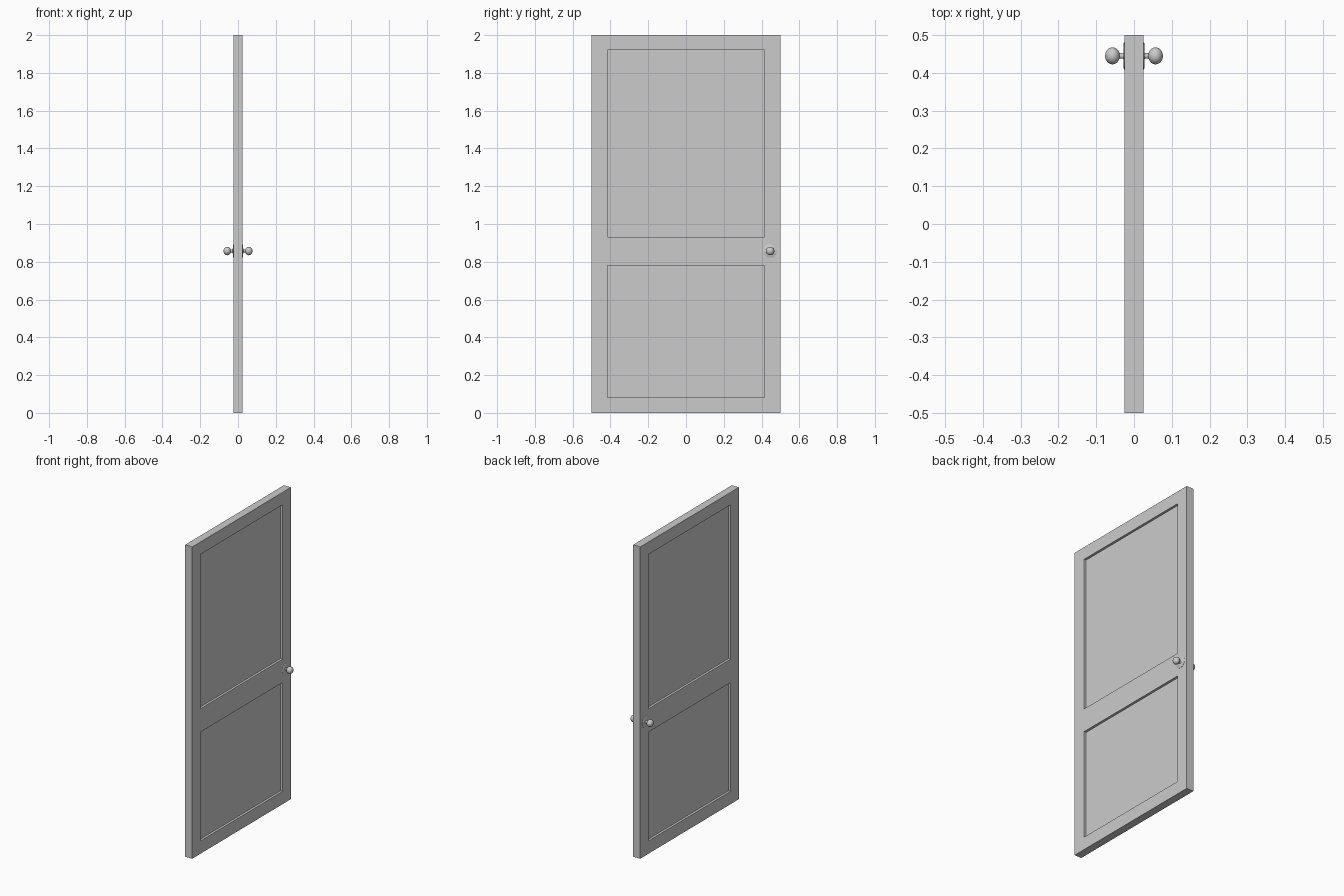
import bpy, bmesh, math
from mathutils import Matrix

if "Cube" in bpy.data.objects:
    bpy.data.objects.remove(bpy.data.objects["Cube"])

grey = bpy.data.materials.new("plain_grey")
grey.diffuse_color = (0.6, 0.6, 0.6, 1)
grey.use_nodes = True
grey.node_tree.nodes["Principled BSDF"].inputs["Base Color"].default_value = grey.diffuse_color

T = 0.025          # half thickness of the door
RECESS = 0.015     # depth of the panel recesses
KNOB_Y, KNOB_Z = 0.445, 0.857


def make_box(name, x0, x1, y0, y1, z0, z1):
    bm = bmesh.new()
    m = Matrix.Translation(((x0 + x1) / 2, (y0 + y1) / 2, (z0 + z1) / 2)) \
        @ Matrix.Diagonal((x1 - x0, y1 - y0, z1 - z0, 1))
    bmesh.ops.create_cube(bm, size=1, matrix=m)
    me = bpy.data.meshes.new(name)
    bm.to_mesh(me)
    bm.free()
    me.materials.append(grey)
    ob = bpy.data.objects.new(name, me)
    bpy.context.collection.objects.link(ob)
    return ob


def make_lathe(name, profile, side, segs=32):
    """Revolve (x, radius) points about the knob axis; side is +1 or -1."""
    bm = bmesh.new()
    vs = [bm.verts.new((x, r, 0)) for x, r in profile]
    es = [bm.edges.new(p) for p in zip(vs, vs[1:])]
    bmesh.ops.spin(bm, geom=vs + es, cent=(0, 0, 0), axis=(1, 0, 0),
                   angle=2 * math.pi, steps=segs)
    bmesh.ops.remove_doubles(bm, verts=bm.verts, dist=1e-5)
    bmesh.ops.transform(bm, verts=bm.verts, matrix=Matrix.Translation(
        (0, KNOB_Y, KNOB_Z)) @ Matrix.Diagonal((side, 1, 1, 1)))
    bmesh.ops.recalc_face_normals(bm, faces=bm.faces)
    me = bpy.data.meshes.new(name)
    bm.to_mesh(me)
    bm.free()
    me.materials.append(grey)
    ob = bpy.data.objects.new(name, me)
    bpy.context.collection.objects.link(ob)
    bpy.ops.object.select_all(action='DESELECT')
    ob.select_set(True)
    bpy.context.view_layer.objects.active = ob
    bpy.ops.object.shade_smooth_by_angle(angle=math.radians(40))


# door slab with two recessed panels on each face
door = make_box("door_slab", -T, T, -0.5, 0.5, 0, 2)
cutters = []
for side in (-1, 1):
    xa, xb = sorted((side * (T - RECESS), side * (T + 0.05)))
    for z0, z1 in ((0.082, 0.78), (0.93, 1.92)):
        c = make_box("panel_cutter", xa, xb, -0.416, 0.416, z0, z1)
        c.hide_render = True
        cutters.append(c)
        mod = door.modifiers.new("panel_cut", 'BOOLEAN')
        mod.operation = 'DIFFERENCE'
        mod.solver = 'EXACT'
        mod.object = c
bpy.context.view_layer.objects.active = door
for mod in list(door.modifiers):
    bpy.ops.object.modifier_apply(modifier=mod.name)
for c in cutters:
    bpy.data.objects.remove(c)

# round backplate, stem and knob on both faces
plate = [(T - 0.002, 0.0355), (T + 0.001, 0.0355), (T + 0.0025, 0.033), (T + 0.003, 0)]
stem = [(T, 0.010), (T + 0.004, 0.0075), (T + 0.016, 0.007), (T + 0.02, 0.009)]
ball = [(0.057 - 0.0195 * math.cos(a), 0.0225 * math.sin(a))
        for a in (math.pi * i / 14 for i in range(15))]
for side, label in ((-1, "left"), (1, "right")):
    make_lathe("backplate_" + label, plate, side)
    make_lathe("knob_stem_" + label, stem, side)
    make_lathe("knob_" + label, ball, side)
